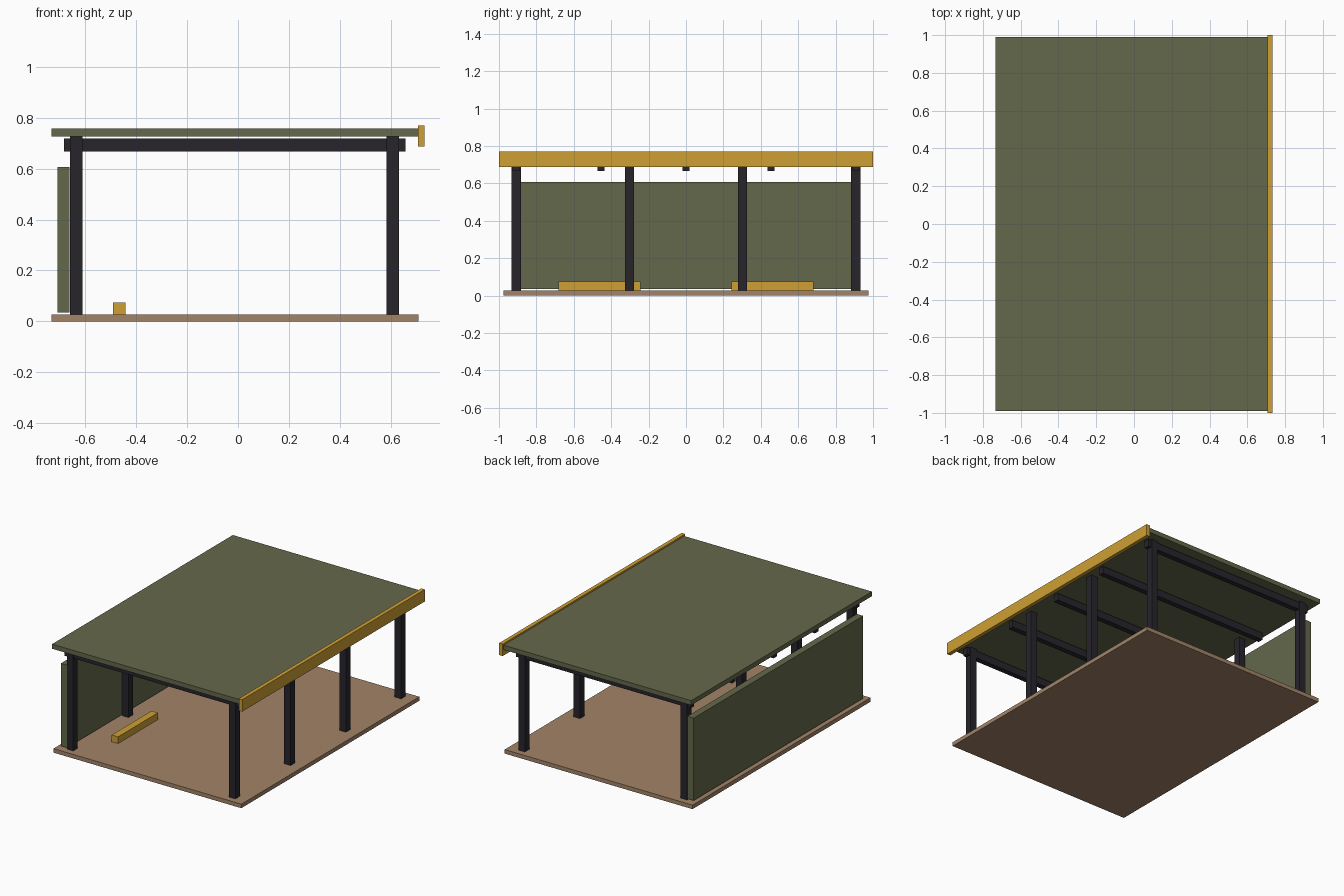
import bpy
import bmesh
from mathutils import Vector

if "Cube" in bpy.data.objects:
    bpy.data.objects.remove(bpy.data.objects["Cube"])


def material(name, rgb):
    m = bpy.data.materials.new(name)
    m.diffuse_color = (*rgb, 1)
    m.use_nodes = True
    m.node_tree.nodes["Principled BSDF"].inputs["Base Color"].default_value = m.diffuse_color
    return m


WOOD = material("tan_floor", (0.36, 0.23, 0.14))
OLIVE = material("olive_panel", (0.13, 0.14, 0.07))
DARK = material("dark_frame", (0.02, 0.018, 0.024))
GOLD = material("ochre_trim", (0.62, 0.35, 0.035))


def box(name, x, y, z, mat):
    """Box from (min, max) ranges on each axis."""
    lo, hi = Vector((x[0], y[0], z[0])), Vector((x[1], y[1], z[1]))
    size, centre = hi - lo, (hi + lo) / 2
    bm = bmesh.new()
    bmesh.ops.create_cube(bm, size=1)
    bmesh.ops.scale(bm, vec=size, verts=bm.verts)
    mesh = bpy.data.meshes.new(name)
    bm.to_mesh(mesh)
    bm.free()
    mesh.materials.append(mat)
    ob = bpy.data.objects.new(name, mesh)
    ob.location = centre
    bpy.context.collection.objects.link(ob)
    return ob


def around(c, width):
    return (c - width / 2, c + width / 2)


FLOOR_TOP, ROOF_BOTTOM = 0.028, 0.726

# Floor, roof, front trim board and rear wall panel
box("floor", (-0.733, 0.708), (-0.975, 0.975), (0, FLOOR_TOP), WOOD)
box("roof", (-0.733, 0.708), (-0.99, 0.99), (ROOF_BOTTOM, 0.758), OLIVE)
box("fascia", (0.706, 0.733), (-1, 1), (0.686, 0.769), GOLD)
box("rear_wall", (-0.709, -0.661), (-0.928, 0.928), (0.035, 0.607), OLIVE)

# Two rows of four posts
for row, x in (("rear", -0.636), ("open_side", 0.608)):
    for i in range(4):
        y = -0.908 + i * 0.6053
        box(f"{row}_post_{i + 1}", around(x, 0.049), around(y, 0.049),
            (FLOOR_TOP, ROOF_BOTTOM), DARK)

# Roof beams running across the depth
for i in range(5):
    box(f"roof_beam_{i + 1}", (-0.684, 0.657), around((i - 2) * 0.454, 0.037),
        (0.667, 0.718), DARK)

# Low wheel stops on the floor
for i, y in enumerate((-0.463, 0.463)):
    box(f"floor_stop_{i + 1}", around(-0.467, 0.049), around(y, 0.438),
        (FLOOR_TOP, 0.075), GOLD)
